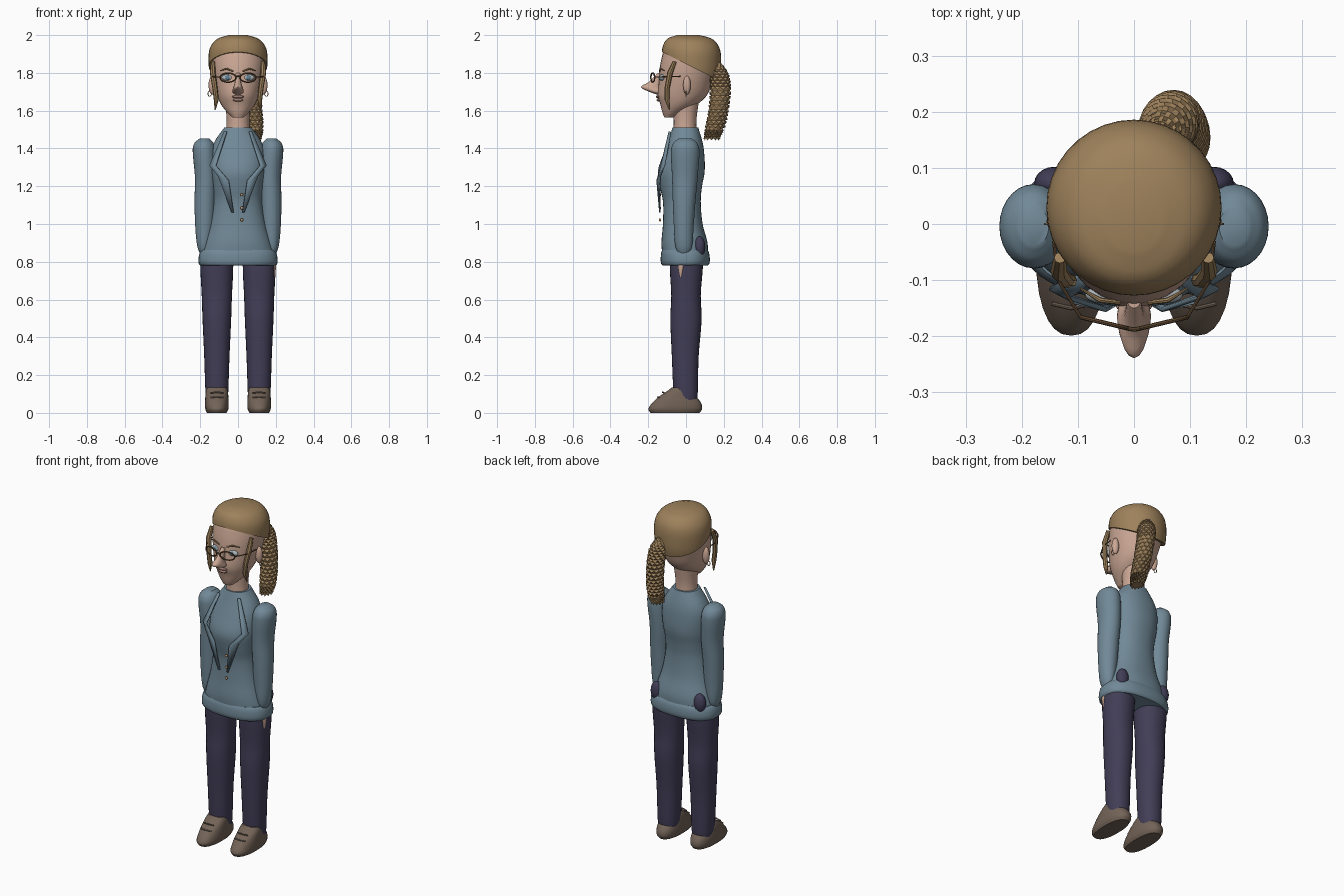
import bpy, bmesh, math
from mathutils import Vector

if "Cube" in bpy.data.objects:
    bpy.data.objects.remove(bpy.data.objects["Cube"])


def material(name, r, g, b):
    m = bpy.data.materials.new(name)
    m.use_nodes = True
    m.diffuse_color = (r, g, b, 1)
    node = next(n for n in m.node_tree.nodes if n.type == 'BSDF_PRINCIPLED')
    node.inputs["Base Color"].default_value = (r, g, b, 1)
    node.inputs["Roughness"].default_value = 0.8
    return m


SKIN = material("skin", .60, .39, .30)
HAIR = material("hair_brown", .34, .22, .105)
SWEATER = material("sweater_blue", .165, .25, .31)
NAVY = material("trouser_navy", .054, .048, .095)
SHOE = material("shoe_brown", .17, .125, .095)
FRAME = material("frame_brown", .13, .075, .035)
LIP = material("lip_rose", .33, .19, .16)
EYE = material("eye_grey", .42, .47, .50)
IRIS = material("iris_blue", .12, .22, .30)
TAN = material("button_tan", .55, .32, .16)


def finish(obj, mat, angle=40):
    obj.data.materials.clear()
    obj.data.materials.append(mat)
    bpy.ops.object.select_all(action='DESELECT')
    obj.select_set(True)
    bpy.context.view_layer.objects.active = obj
    bpy.ops.object.shade_smooth_by_angle(angle=math.radians(angle))
    return obj


def from_bmesh(name, bm, mat, angle=40):
    bmesh.ops.recalc_face_normals(bm, faces=bm.faces[:])
    mesh = bpy.data.meshes.new(name)
    bm.to_mesh(mesh)
    bm.free()
    obj = bpy.data.objects.new(name, mesh)
    bpy.context.collection.objects.link(obj)
    return finish(obj, mat, angle)


def refine(rows, steps):
    """Smooth the section list with a cubic along z."""
    rows = [Vector(r) for r in rows]
    last = len(rows) - 1

    def slope(i):
        a, b = rows[max(i - 1, 0)], rows[min(i + 1, last)]
        return (b - a) / (b[0] - a[0])
    out = []
    for i in range(last):
        a, b = rows[i], rows[i + 1]
        h = b[0] - a[0]
        for k in range(steps):
            t = k / steps
            u = 1 - t
            out.append(a * (u * u * (1 + 2 * t)) + b * (t * t * (3 - 2 * t))
                       + slope(i) * (h * t * u * u) - slope(i + 1) * (h * t * t * u))
    return out + [rows[last]]


def loft(name, rows, mat, steps=4, seg=28, power=1.0, side=1, ripple=None, cut=None, angle=40):
    """Rows are z, centre x, centre y, half width, half depth."""
    bm = bmesh.new()
    rings = []
    for j, (z, cx, cy, rx, ry) in enumerate(refine(rows, steps)):
        ring = []
        for i in range(seg):
            a = math.tau * i / seg
            c, s = math.cos(a), math.sin(a)
            c = math.copysign(abs(c) ** power, c)
            s = math.copysign(abs(s) ** power, s)
            dz = ripple(i, j) if ripple else 0
            ring.append(bm.verts.new((side * (cx + rx * c), cy + ry * s, z + dz)))
        rings.append(ring)
    for a, b in zip(rings, rings[1:]):
        for i in range(seg):
            k = (i + 1) % seg
            bm.faces.new((a[i], a[k], b[k], b[i]))
    bm.faces.new(rings[0])
    bm.faces.new(rings[-1])
    if cut:
        geom = bm.verts[:] + bm.edges[:] + bm.faces[:]
        bmesh.ops.bisect_plane(bm, geom=geom, plane_co=cut[0], plane_no=cut[1], clear_inner=True)
        bmesh.ops.holes_fill(bm, edges=[e for e in bm.edges if e.is_boundary])
    return from_bmesh(name, bm, mat, angle)


def ball(name, loc, size, mat):
    bpy.ops.mesh.primitive_uv_sphere_add(segments=20, ring_count=12, location=loc)
    obj = bpy.context.object
    obj.name = name
    obj.scale = size
    return finish(obj, mat)


def tube(name, points, radius, mat, taper=None, cyclic=False):
    cu = bpy.data.curves.new(name, 'CURVE')
    cu.dimensions = '3D'
    cu.bevel_depth = radius
    cu.bevel_resolution = 2
    cu.use_fill_caps = True
    sp = cu.splines.new('POLY')
    sp.points.add(len(points) - 1)
    for i, p in enumerate(points):
        sp.points[i].co = (*p, 1)
        sp.points[i].radius = taper[i] if taper else 1
    sp.use_cyclic_u = cyclic
    obj = bpy.data.objects.new(name, cu)
    bpy.context.collection.objects.link(obj)
    bpy.ops.object.select_all(action='DESELECT')
    obj.select_set(True)
    bpy.context.view_layer.objects.active = obj
    bpy.ops.object.convert(target='MESH')
    return finish(bpy.context.object, mat)


# Head, neck and nose
loft("head", [(1.565, 0, -.09, .03, .025), (1.59, 0, -.07, .056, .055), (1.63, 0, -.04, .088, .095),
              (1.68, 0, -.02, .11, .13), (1.75, 0, -.003, .129, .142), (1.82, 0, .01, .14, .15),
              (1.88, 0, .018, .143, .147), (1.92, 0, .02, .135, .135), (1.95, 0, .02, .1, .1)], SKIN)
loft("neck", [(1.45, 0, -.005, .066, .062), (1.55, 0, -.005, .06, .06), (1.66, 0, 0, .07, .07)], SKIN)
loft("nose", [(1.685, 0, -.143, .014, .01), (1.70, 0, -.16, .03, .035), (1.725, 0, -.185, .024, .054),
              (1.75, 0, -.165, .017, .035), (1.80, 0, -.135, .012, .015)], SKIN, seg=16)
ball("upper_lip", (0, -.147, 1.674), (.032, .012, .008), LIP)
ball("lower_lip", (0, -.142, 1.657), (.027, .014, .009), LIP)

# Hair cap, sliced along the sloping hairline
loft("hair_cap", [(1.69, 0, .03, .118, .12), (1.78, 0, .03, .148, .15), (1.86, 0, .03, .156, .156),
                  (1.92, 0, .027, .152, .154), (1.96, 0, .023, .132, .138), (1.985, 0, .018, .1, .11),
                  (2.0, 0, .012, .05, .06)], HAIR, seg=36, cut=((0, 0, 1.847), (0, .5, 1)))

# Ponytail of overlapping jagged tiers
path = refine([(1.45, .092, .135, .03, .038), (1.50, .092, .15, .04, .048), (1.60, .085, .172, .042, .05),
               (1.72, .07, .182, .044, .052), (1.80, .057, .175, .044, .045), (1.86, .04, .155, .02, .02)], 5)
tiers = []
for row in path:
    for dz, grow in ((-.004, 1.1), (.007, .93)):
        tiers.append((row[0] + dz, row[1], row[2], row[3] * grow, row[4] * grow))
loft("ponytail", sorted(tiers), HAIR, steps=1, seg=24, angle=25,
     ripple=lambda i, j: (.009 if (i + j // 2) % 2 else -.004) if j % 2 == 0 else 0)

# Sweater body, hem and lapels
loft("sweater", [(.83, 0, -.005, .196, .12), (.90, 0, -.008, .178, .122), (1.0, 0, -.017, .148, .105),
                 (1.12, 0, -.022, .128, .1), (1.20, 0, -.027, .132, .112), (1.28, 0, -.025, .142, .124),
                 (1.38, 0, -.01, .142, .106), (1.44, 0, -.004, .122, .09), (1.51, 0, -.003, .073, .068)],
     SWEATER, power=.9, seg=36)
loft("sweater_hem", [(.78, 0, -.004, .198, .12), (.79, 0, -.004, .208, .128), (.82, 0, -.004, .209, .13),
                     (.85, 0, -.005, .202, .126), (.862, 0, -.006, .192, .12)],
     SWEATER, steps=2, power=.85, seg=36)
for z in (1.155, 1.085, 1.022):
    ball("button", (.02, -.138, z), (.008, .006, .008), TAN)

for side, label in ((1, "left"), (-1, "right")):
    def at(x, y, z):
        return (side * x, y, z)

    # Lapel strip folded out at the chest
    bm = bmesh.new()
    outer = [(.075, -.085, 1.49), (.152, -.118, 1.31), (.105, -.143, 1.25), (.034, -.142, 1.06)]
    inner = [(.06, -.092, 1.49), (.118, -.135, 1.31), (.05, -.157, 1.23), (.024, -.142, 1.06)]
    pairs = [(bm.verts.new(at(*p)), bm.verts.new(at(*q))) for p, q in zip(outer, inner)]
    for (a, b), (c, d) in zip(pairs, pairs[1:]):
        bm.faces.new((a, b, d, c))
    lapel = from_bmesh(label + "_lapel", bm, SWEATER, 20)
    lapel.modifiers.new("thickness", 'SOLIDIFY').thickness = .008

    # Sleeve, trouser leg and shoe
    loft(label + "_sleeve", [(.835, .182, -.012, .016, .025), (.88, .181, -.012, .034, .044),
                             (.98, .176, -.012, .05, .052), (1.12, .174, -.01, .056, .06),
                             (1.25, .17, -.006, .058, .068), (1.39, .179, -.004, .061, .075),
                             (1.43, .18, -.004, .05, .062), (1.452, .178, -.004, .026, .035)],
         SWEATER, side=side)
    loft(label + "_trouser_leg", [(.06, .112, 0, .056, .058), (.1, .112, -.002, .06, .064),
                                  (.3, .112, -.004, .067, .071), (.5, .112, 0, .076, .083),
                                  (.62, .112, 0, .08, .078), (.78, .112, .002, .087, .088),
                                  (.86, .11, .005, .08, .085)], NAVY, side=side, power=.92)
    ball(label + "_trouser_hip", at(.142, .072, .88), (.036, .03, .055), NAVY)
    loft(label + "_shoe", [(0, .112, -.058, .052, .13), (.02, .112, -.057, .061, .142),
                           (.05, .112, -.05, .063, .131), (.085, .112, -.045, .061, .1),
                           (.115, .112, -.038, .058, .062), (.135, .112, -.035, .05, .04)],
         SHOE, side=side, power=.85)
    for y, z in ((-.142, .082), (-.116, .107)):
        tube(label + "_shoe_lace", [at(.078, y, z), at(.112, y - .008, z + .002), at(.146, y, z)], .004, SHOE)

    # Ear with ring
    ball(label + "_ear", at(.136, .005, 1.735), (.02, .02, .05), SKIN)
    ring = [math.tau * i / 14 for i in range(14)]
    tube(label + "_earring", [at(.15 + .009 * math.cos(a), 0, 1.69 + .014 * math.sin(a)) for a in ring],
         .002, TAN, cyclic=True)

    # Eye and eyebrow
    ball(label + "_eye", at(.055, -.126, 1.775), (.032, .016, .017), EYE)
    ball(label + "_iris", at(.055, -.137, 1.775), (.013, .008, .013), IRIS)
    tube(label + "_eyebrow", [at(.025, -.14, 1.808), at(.06, -.136, 1.822), at(.095, -.115, 1.812)],
         .005, HAIR, [.8, 1, .4])

    # Spectacle rim and temple
    rim = [math.tau * i / 24 for i in range(24)]
    tube(label + "_rim", [at(.053 + .042 * math.cos(a), -.176 + .01 * math.cos(a), 1.775 + .024 * math.sin(a))
                          for a in rim], .004, FRAME, cyclic=True)
    tube(label + "_temple", [at(.095, -.166, 1.778), at(.135, -.1, 1.78), at(.143, -.03, 1.782)], .003, FRAME)

    # Loose lock beside the face
    tube(label + "_hair_lock", [at(.132, -.06, 1.86), at(.134, -.085, 1.8), at(.122, -.1, 1.72),
                                at(.115, -.1, 1.66), at(.121, -.088, 1.605)], .015, HAIR, [.7, 1, .9, .9, .2])

tube("bridge", [(-.012, -.186, 1.78), (0, -.188, 1.784), (.012, -.186, 1.78)], .004, FRAME)

# Fingertip below the cuff
loft("left_fingertip", [(.72, .192, -.028, .003, .004), (.77, .192, -.026, .009, .014),
                        (.84, .185, -.02, .014, .02)], SKIN, seg=12)
